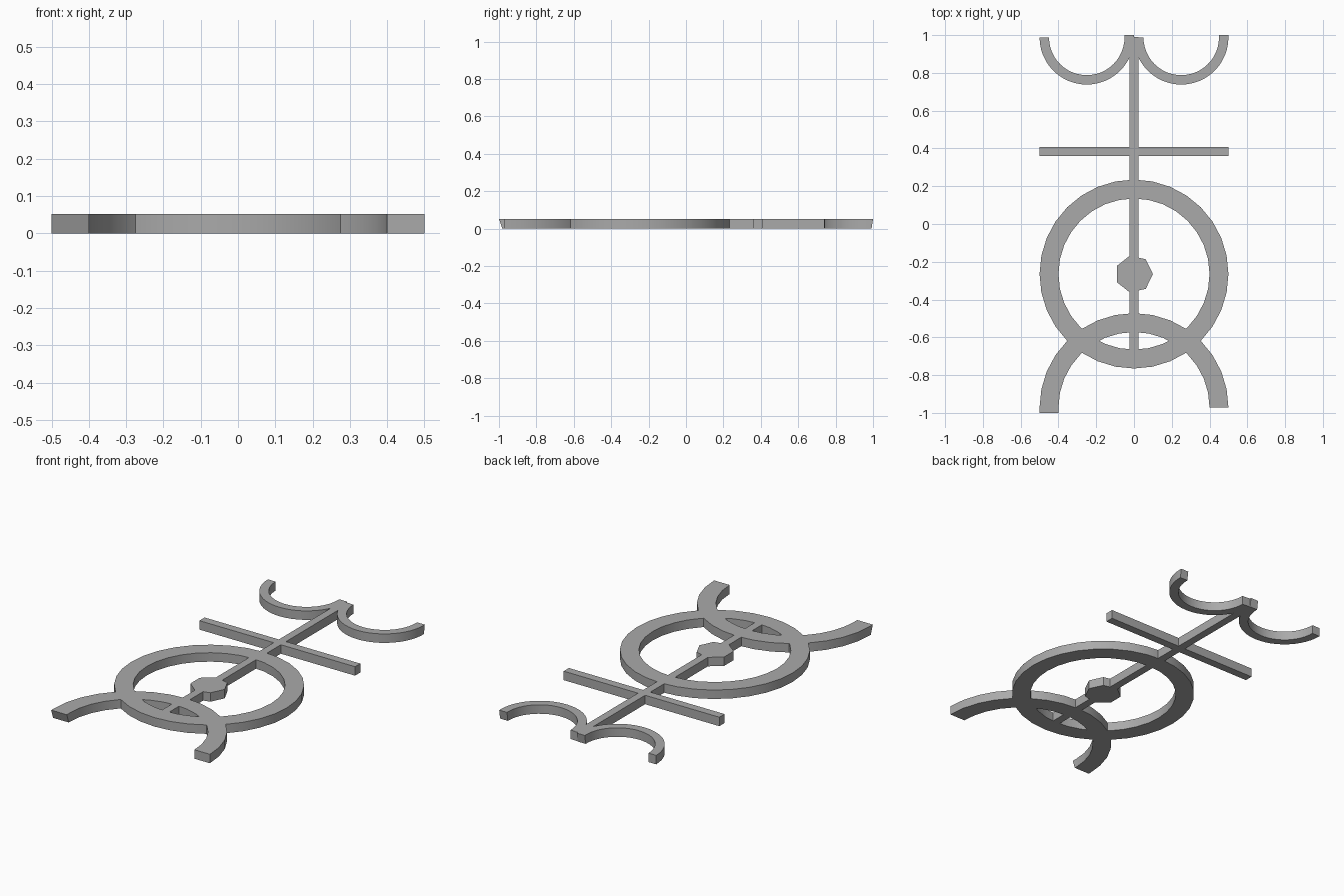
import bpy, bmesh
from math import cos, sin, pi, radians

cube = bpy.data.objects.get("Cube")
if cube:
    bpy.data.objects.remove(cube, do_unlink=True)

HEIGHT = 0.052
grey = bpy.data.materials.new("plain grey")
grey.use_nodes = True
COLOUR = (0.4, 0.4, 0.4, 1)
grey.diffuse_color = COLOUR
grey.node_tree.nodes["Principled BSDF"].inputs["Base Color"].default_value = COLOUR


def finish(name, bm, smooth=False):
    """Turn a bmesh into a named object in plain grey."""
    bmesh.ops.recalc_face_normals(bm, faces=bm.faces)
    mesh = bpy.data.meshes.new(name)
    bm.to_mesh(mesh)
    bm.free()
    mesh.materials.append(grey)
    obj = bpy.data.objects.new(name, mesh)
    bpy.context.collection.objects.link(obj)
    if smooth:
        bpy.ops.object.select_all(action='DESELECT')
        obj.select_set(True)
        bpy.context.view_layer.objects.active = obj
        bpy.ops.object.shade_smooth_by_angle(angle=radians(30))
    return obj


def prism(name, outline):
    """Extrude a flat outline up from the ground."""
    bm = bmesh.new()
    face = bm.faces.new([bm.verts.new((x, y, 0)) for x, y in outline])
    up = bmesh.ops.extrude_face_region(bm, geom=[face])["geom"]
    bmesh.ops.translate(bm, vec=(0, 0, HEIGHT),
                        verts=[v for v in up if isinstance(v, bmesh.types.BMVert)])
    return finish(name, bm)


def bar(name, x0, x1, y0, y1):
    return prism(name, [(x0, y0), (x1, y0), (x1, y1), (x0, y1)])


def band(name, cx, cy, inner, outer, start, sweep, steps, lip=None):
    """Sweep a rectangular section round an arc; lip = y of the last top and bottom edges."""
    bm = bmesh.new()
    closed = sweep == 2 * pi
    rings = []
    for i in range(steps if closed else steps + 1):
        a = start + sweep * i / steps
        rings.append([bm.verts.new((cx + r * cos(a), cy + r * sin(a), z))
                      for r, z in ((inner, 0), (outer, 0), (outer, HEIGHT), (inner, HEIGHT))])
    if lip:
        # short straight run with a slanted end
        rings.append([bm.verts.new((v.co.x, lip[0] if v.co.z > 0 else lip[1], v.co.z))
                      for v in rings[-1]])
    pairs = list(zip(rings, rings[1:]))
    if closed:
        pairs.append((rings[-1], rings[0]))
    else:
        bm.faces.new(rings[0])
        bm.faces.new(rings[-1])
    for a, b in pairs:
        for k in range(4):
            n = (k + 1) % 4
            bm.faces.new((a[k], a[n], b[n], b[k]))
    return finish(name, bm, True)


RING_Y = -0.265

# Straight bars
bar("long_stem", -0.023, 0.023, -0.69, 0.99)
bar("cross_bar", -0.5, 0.5, 0.36, 0.408)

# Main ring with its seven-sided hub
band("main_ring", 0, RING_Y, 0.4, 0.5, 0, 2 * pi, 32)
prism("centre_hub", [(0.1 * cos(2 * pi * i / 7), RING_Y + 0.1 * sin(2 * pi * i / 7))
                     for i in range(7)])

# Wide arch at the front
band("front_arch", 0, -0.972, 0.4, 0.5, 0, pi, 16, (-1.0, -0.982))

# Pair of crescents at the back
for side, x in (("right", -0.25), ("left", 0.25)):
    band(side + "_crescent", x, 0.988, 0.2, 0.25, pi, pi, 24, (1.0, 0.992))
